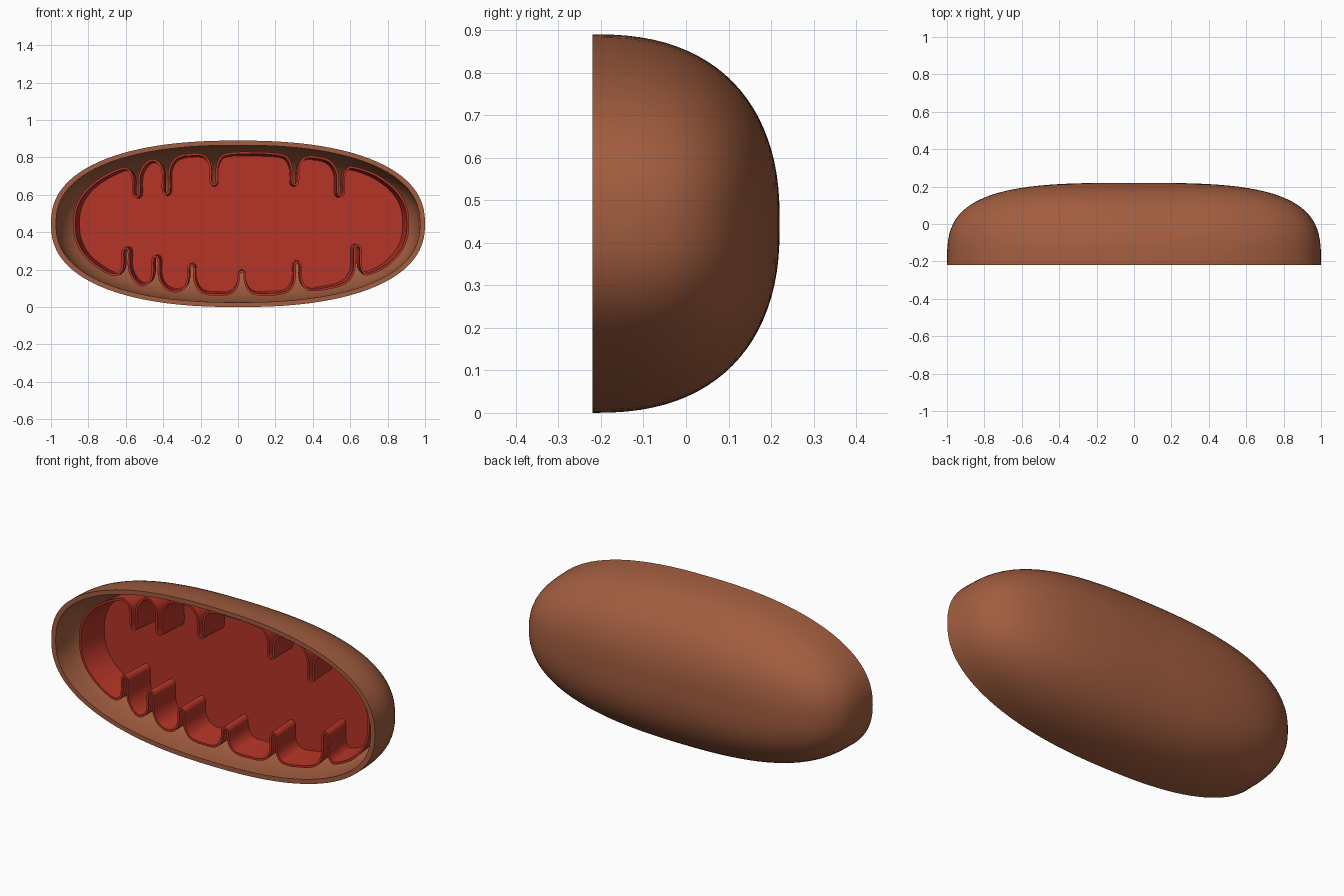
import bpy, bmesh, math
from mathutils import Vector

if "Cube" in bpy.data.objects:
    bpy.data.objects.remove(bpy.data.objects["Cube"])

CZ = 0.445


def finish(bm, name, color, angle):
    bmesh.ops.recalc_face_normals(bm, faces=bm.faces)
    me = bpy.data.meshes.new(name)
    bm.to_mesh(me)
    bm.free()
    ob = bpy.data.objects.new(name, me)
    bpy.context.collection.objects.link(ob)
    mat = bpy.data.materials.new(name + "_color")
    mat.diffuse_color = (*color, 1)
    mat.use_nodes = True
    mat.node_tree.nodes["Principled BSDF"].inputs["Base Color"].default_value = mat.diffuse_color
    me.materials.append(mat)
    bpy.ops.object.select_all(action='DESELECT')
    ob.select_set(True)
    bpy.context.view_layer.objects.active = ob
    bpy.ops.object.shade_smooth_by_angle(angle=math.radians(angle))
    return ob


def bridge(bm, a, b):
    n = len(a)
    for i in range(n):
        j = (i + 1) % n
        bm.faces.new((a[i], a[j], b[j], b[i]))


def spow(v, e):
    return math.copysign(abs(v) ** e, v)


# Outer membrane: half superellipsoid with a thick wall, open to the front
def dome(bm, ax, az, depth, segs=96, steps=24):
    rings = []
    for k in range(steps):
        p = math.pi / 2 * k / steps
        ring = []
        for i in range(segs):
            t = 2 * math.pi * i / segs
            b = 2.4 + 0.9 * math.cos(t) ** 2
            r = math.cos(p) ** (2 / b)
            y = depth * math.sin(p) ** (2 / b)
            ring.append(bm.verts.new((ax * r * spow(math.cos(t), 2 / 2.35), -0.22 + y,
                                      CZ + az * r * spow(math.sin(t), 2 / 2.35))))
        rings.append(ring)
    for a, b in zip(rings, rings[1:]):
        bridge(bm, a, b)
    pole = bm.verts.new((0, -0.22 + depth, CZ))
    last = rings[-1]
    for i in range(segs):
        bm.faces.new((last[i], last[(i + 1) % segs], pole))
    return rings[0]


bm = bmesh.new()
outer = dome(bm, 1.0, 0.445, 0.44)
inner = dome(bm, 0.973, 0.42, 0.415)
bridge(bm, outer, inner)
finish(bm, "outer_membrane", (0.36, 0.11, 0.05), 40)

# Inner membrane outline: rounded lobes separated by narrow folds
EX, EA, EH, EP = 0.017, 0.898, 0.385, 2.4


def height(x):
    return EH * max(0, 1 - abs((x - EX) / EA) ** EP) ** (1 / EP)


def fold_side(folds, s):
    pts = []
    for i, (x, tip) in enumerate(folds):
        tip = abs(tip - CZ)
        d = 1 if x < folds[-1][0] or (i and x > folds[i - 1][0]) else -1
        for dx, drop in ((-0.05, 0.012), (-0.022, 0.045), (-0.011, 0.085)):
            pts.append((x + d * dx, s * (height(x + d * dx) - drop)))
        pts += [(x - d * 0.010, s * (tip + 0.012)), (x, s * tip), (x + d * 0.010, s * (tip + 0.012))]
        for dx, drop in ((0.011, 0.085), (0.022, 0.045), (0.05, 0.012)):
            pts.append((x + d * dx, s * (height(x + d * dx) - drop)))
        if i + 1 < len(folds):
            x2 = folds[i + 1][0]
            gap = abs(x2 - x)
            n = 1 if gap < 0.22 else 3
            for k in range(1, n + 1):
                a, b = x + d * 0.05, x2 - d * 0.05
                m = a + (b - a) * k / (n + 1)
                pts.append((m, s * height(m)))
    return pts


def end_cap(a0, a1, n=9):
    out = []
    for k in range(n):
        t = math.radians(a0 + (a1 - a0) * k / (n - 1))
        out.append((EX + EA * spow(math.cos(t), 2 / EP), EH * spow(math.sin(t), 2 / EP)))
    return out


top = [(0.55, 0.60), (0.305, 0.66), (-0.13, 0.66), (-0.385, 0.61), (-0.545, 0.595)]
bottom = [(-0.60, 0.31), (-0.44, 0.265), (-0.25, 0.22), (0.02, 0.185), (0.32, 0.235), (0.64, 0.325)]
ctrl = (end_cap(-34, 42) + fold_side(top, 1) + end_cap(132, 220)
        + fold_side(bottom, -1))
ctrl = [Vector(p) for p in ctrl]


def smooth_loop(c, n=5):
    out = []
    m = len(c)
    for i in range(m):
        p0, p1, p2, p3 = (c[(i + k - 1) % m] for k in range(4))
        # tangents limited to the segment length keep the tight folds clean
        L = (p2 - p1).length
        t1 = (p2 - p0) * (L / ((p2 - p1).length + (p1 - p0).length))
        t2 = (p3 - p1) * (L / ((p3 - p2).length + (p2 - p1).length))
        for k in range(n):
            t = k / n
            out.append(p1 * (2 * t**3 - 3 * t**2 + 1) + t1 * (t**3 - 2 * t**2 + t)
                       + p2 * (3 * t**2 - 2 * t**3) + t2 * (t**3 - t**2))
    return out


loop = smooth_loop(ctrl)
inset = []
for i, p in enumerate(loop):
    d = (loop[(i + 1) % len(loop)] - loop[i - 1]).normalized()
    inset.append(p + Vector((-d.y, d.x)) * 0.012)

# Inner membrane: a shallow folded tray with a flat floor
bm = bmesh.new()


def ring(pts, y, s=1.0):
    return [bm.verts.new((p.x * s, y, CZ + p.y * s)) for p in pts]


back = ring(loop, 0.045, 0.975)
front = ring(loop, -0.145)
lip = ring(inset, -0.145)
floor = ring(inset, 0.03, 0.975)
bridge(bm, back, front)
bridge(bm, front, lip)
bridge(bm, lip, floor)
bm.faces.new(floor)
bm.faces.new(back)
finish(bm, "inner_membrane", (0.47, 0.035, 0.02), 40)
